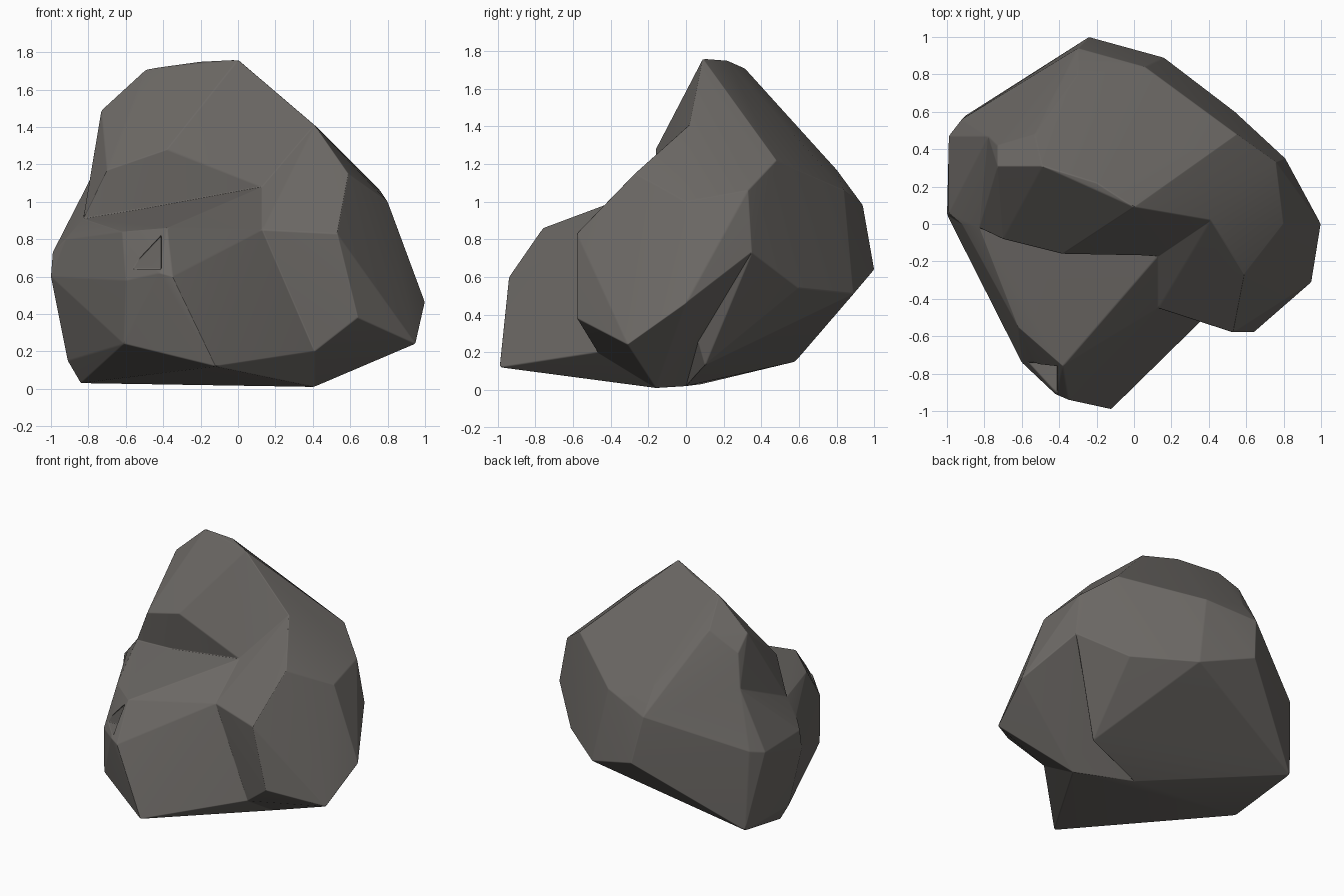
import bpy
import bmesh
from mathutils import Vector

default_cube = bpy.data.objects.get("Cube")
if default_cube:
    bpy.data.objects.remove(default_cube, do_unlink=True)

# One flat stone colour
stone = bpy.data.materials.new("dark_warm_grey_stone")
stone.use_nodes = True
colour = (0.15, 0.14, 0.13, 1.0)
stone.diffuse_color = colour
shader = stone.node_tree.nodes["Principled BSDF"]
shader.inputs["Base Color"].default_value = colour
shader.inputs["Roughness"].default_value = 0.9


def faceted_chunk(name, corners):
    """Make a convex chunk of rock from its corners, given in hundredths of a unit."""
    bm = bmesh.new()
    for corner in corners:
        bm.verts.new(Vector(corner) / 100)
    hull = bmesh.ops.convex_hull(bm, input=bm.verts[:])
    loose = set(hull["geom_interior"]) | set(hull["geom_unused"])
    bmesh.ops.delete(bm, geom=[v for v in loose if isinstance(v, bmesh.types.BMVert)],
                     context="VERTS")
    bmesh.ops.recalc_face_normals(bm, faces=bm.faces[:])
    mesh = bpy.data.meshes.new(name)
    bm.to_mesh(mesh)
    bm.free()
    mesh.materials.append(stone)
    chunk = bpy.data.objects.new(name, mesh)
    bpy.context.collection.objects.link(chunk)
    return chunk


def combine(target, other, operation):
    """Apply a boolean with another chunk, then remove that chunk."""
    other.hide_render = True
    modifier = target.modifiers.new("combine", "BOOLEAN")
    modifier.operation = operation
    modifier.solver = "EXACT"
    modifier.object = other
    bpy.context.view_layer.objects.active = target
    bpy.ops.object.modifier_apply(modifier=modifier.name)
    bpy.data.objects.remove(other, do_unlink=True)


# Corners shared by neighbouring chunks
shoulder = (41, 2, 141)
ledge_corner = (13, -17, 108)
groove = [(13, -45, 85), (41, -47, 20)]
base = [(-84, 8, 3), (0, 0, 2)]
right_foot = (41, -16, 1)
left_foot = (-91, 8, 15)
right_crest = [(81, 35, 73), (76, 33, 106), (55, 48, 122)]
left_crest = [(-83, -2, 92), (-81, 22, 100), (-78, 47, 114)]
back_keel = [(-24, 100, 64), (-30, 94, 98), (-90, 58, 15)]

# Tall main mass with the peak and the back
boulder = faceted_chunk("boulder", base + right_crest + left_crest + back_keel + [
    shoulder, ledge_corner,
    (0, 9, 176), (-20, 22, 175), (-49, 31, 171), (-73, 31, 149), (-73, 42, 138),
    (-38, -16, 128), (-70, -8, 117), (-53, 48, 152), (-30, 80, 117),
    (6, 84, 106), (16, 89, 51), (40, 57, 102), (54, 60, 54), (45, 10, 13),
])

# Right flank that bulges forward
right_flank = faceted_chunk("right_flank", base + right_crest + groove + [
    right_foot, shoulder, ledge_corner, (0, 30, 60),
    (64, -58, 38), (53, -58, 83), (95, -31, 24), (59, -27, 115),
    (100, 0, 46), (80, 0, 100),
])

# Low left cheek
left_cheek = faceted_chunk("left_cheek", base + left_crest + back_keel + [
    left_foot, (-99, 47, 72), (-92, 56, 74), (-100, 5, 60), (-99, 6, 73), (-92, 0, 80),
])

# Low front lobe with a ledge on top
front_lobe = faceted_chunk("front_lobe", base + groove + [
    right_foot, left_foot, ledge_corner, (-20, -20, 100), (-83, -2, 91), (10, 20, 60),
    (-38, -76, 86), (-62, -55, 84), (-35, -94, 60), (-42, -91, 62),
    (-60, -74, 58), (-61, -72, 24), (-12, -99, 12),
    (-100, 5, 60), (-92, 0, 80),
])

# Small chip knocked out of the lobe
chip = faceted_chunk("chip_cutter", [
    (x, y, z) for y in (-100, -74) for x, z in ((-58, 64), (-41, 64), (-41, 82))
])

combine(front_lobe, chip, "DIFFERENCE")
for part in (right_flank, left_cheek, front_lobe):
    combine(boulder, part, "UNION")

# Merge slivers and nearly flat neighbours
bm = bmesh.new()
bm.from_mesh(boulder.data)
bmesh.ops.remove_doubles(bm, verts=bm.verts[:], dist=0.015)
bmesh.ops.dissolve_limit(bm, angle_limit=0.03, verts=bm.verts[:], edges=bm.edges[:])
bm.to_mesh(boulder.data)
bm.free()

# Worn edges with smooth shading
bevel = boulder.modifiers.new("worn_edges", "BEVEL")
bevel.width = 0.012
bevel.segments = 2
bevel.limit_method = "ANGLE"
bevel.angle_limit = 0.2

bpy.ops.object.select_all(action="DESELECT")
boulder.select_set(True)
bpy.context.view_layer.objects.active = boulder
bpy.ops.object.modifier_apply(modifier=bevel.name)
bpy.ops.object.shade_smooth_by_angle(angle=0.9)
weighted = boulder.modifiers.new("flat_facets", "WEIGHTED_NORMAL")
weighted.keep_sharp = True
